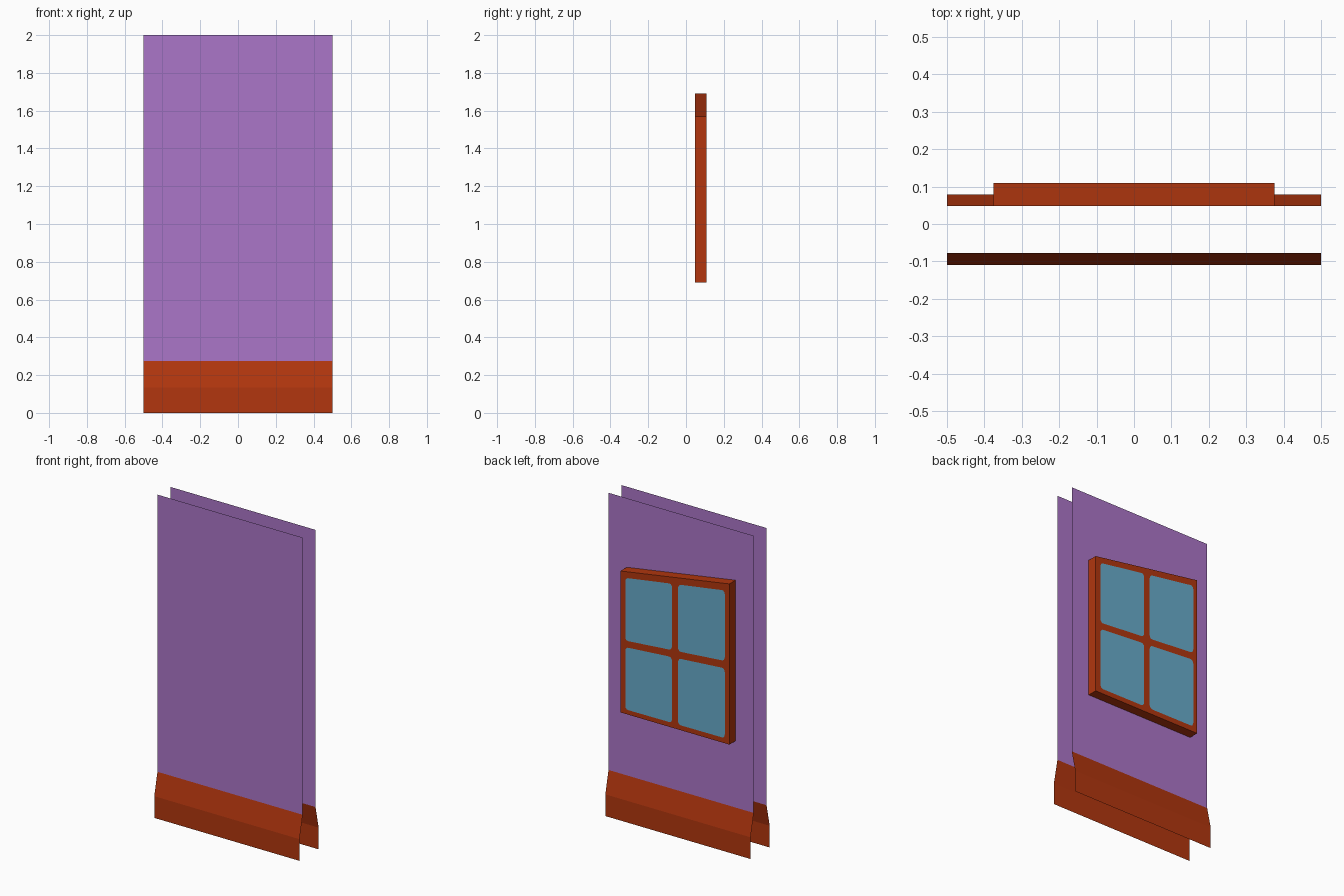
import bpy, math

if "Cube" in bpy.data.objects:
    bpy.data.objects.remove(bpy.data.objects["Cube"])


def material(name, rgb):
    m = bpy.data.materials.new(name)
    m.diffuse_color = (*rgb, 1)
    m.use_nodes = True
    m.node_tree.nodes["Principled BSDF"].inputs["Base Color"].default_value = m.diffuse_color
    return m


PURPLE = material("purple_wall", (0.41, 0.18, 0.58))
RUST = material("rust_wood", (0.445, 0.037, 0.0045))
BLUE = material("blue_glass", (0.14, 0.41, 0.60))


def add_mesh(name, verts, faces, mat):
    me = bpy.data.meshes.new(name)
    me.from_pydata(verts, [], faces)
    me.materials.append(mat)
    ob = bpy.data.objects.new(name, me)
    bpy.context.collection.objects.link(ob)
    return ob


def sheet(name, profile, side, mat):
    """Sweep a (y, z) profile along x; side is the y direction it faces."""
    verts = [(x, y, z) for y, z in profile for x in (-0.5 * -side, 0.5 * -side)]
    faces = [(2 * i, 2 * i + 1, 2 * i + 3, 2 * i + 2) for i in range(len(profile) - 1)]
    add_mesh(name, verts, faces, mat)


# Two thin wall sheets, each with a flared skirting at the bottom
for label, side, y in (("front", -1, -0.078), ("back", 1, 0.048)):
    foot = y + side * 0.031
    sheet(label + "_wall", [(y, 0.275), (y, 2.0)], side, PURPLE)
    sheet(label + "_skirting", [(foot, 0), (foot, 0.135), (y, 0.275)], side, RUST)

# Crooked window: box with a slanted top on the back wall
W, Y0, Y1, Z0 = 0.375, 0.048, 0.109, 0.69


def window_point(u, v, y):
    """u runs from the +x edge to the -x edge, v from sill to slanted top."""
    return (W - 2 * W * u, y, Z0 + v * (0.88 + 0.12 * u))


corners = ((0, 0), (1, 0), (1, 1), (0, 1))
frame_verts = [window_point(u, v, y) for y in (Y0, Y1) for u, v in corners]
frame_faces = [(4, 5, 6, 7)] + [(i, (i + 1) % 4, (i + 1) % 4 + 4, i + 4) for i in range(4)]
add_mesh("window_frame", frame_verts, frame_faces, RUST)

# Four panes with small rounded corners, following the slant
R = 0.025
for row, (v0, v1) in (("lower", (0.033, 0.47)), ("upper", (0.516, 0.957))):
    for col, (u0, u1) in (("left", (0.046, 0.475)), ("right", (0.53, 0.96))):
        centres = ((u1 - R, v1 - R), (u0 + R, v1 - R), (u0 + R, v0 + R), (u1 - R, v0 + R))
        pts = []
        for q, (cu, cv) in enumerate(centres):
            for k in range(4):
                a = math.radians(90 * q + 30 * k)
                pts.append(window_point(cu + R * math.cos(a), cv + R * math.sin(a), Y1 + 0.002))
        add_mesh(f"{row}_{col}_pane", pts, [tuple(range(len(pts)))], BLUE)
